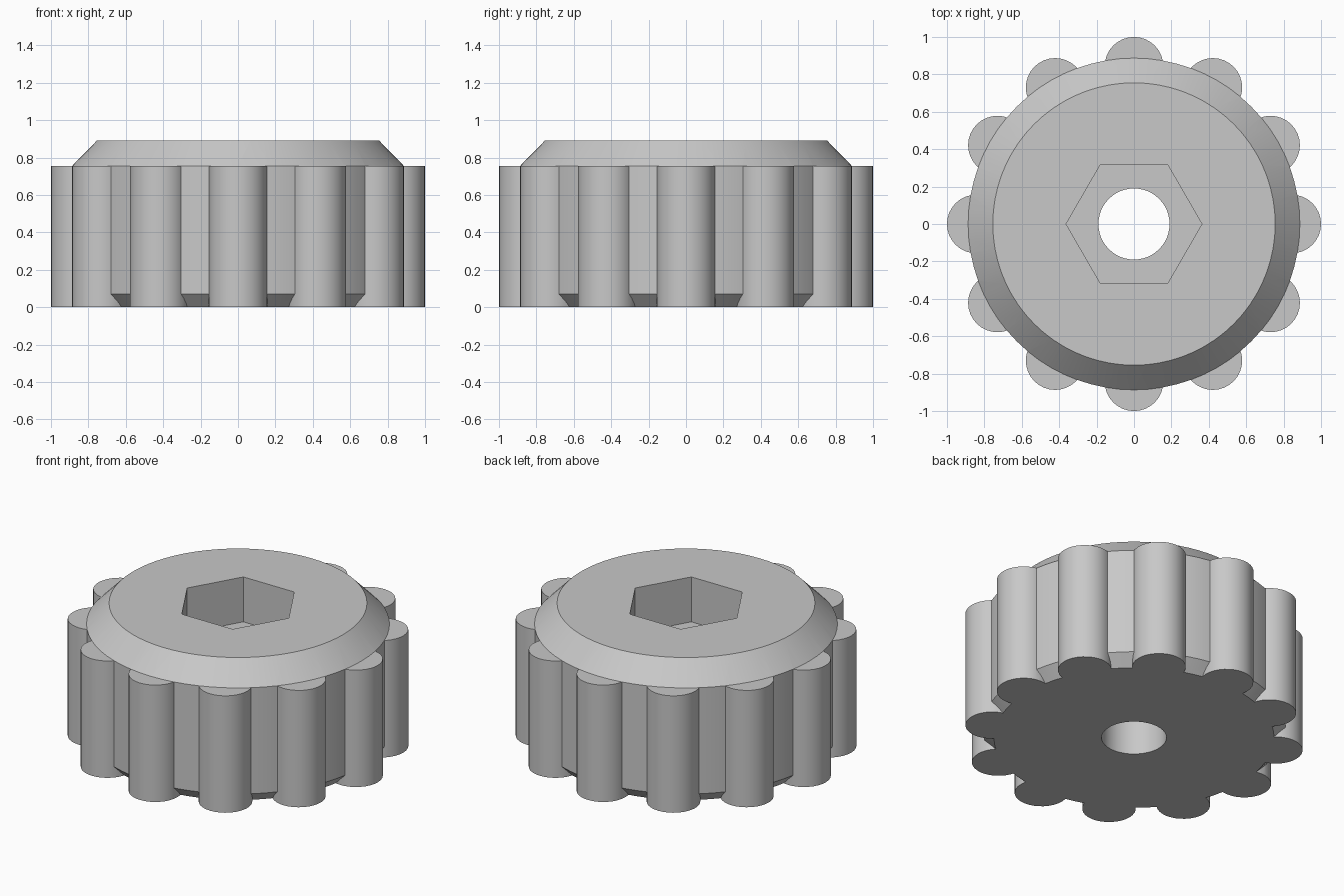
import bpy, bmesh, math
from mathutils import Matrix

cube = bpy.data.objects.get("Cube")
if cube:
    bpy.data.objects.remove(cube, do_unlink=True)

HEIGHT, LOBE_TOP = 0.89, 0.755
LOBE_COUNT, LOBE_R = 12, 0.157
BODY_R, BORE_R, HEX_R = 0.887, 0.19, 0.363
POCKET_FLOOR = 0.60

grey = bpy.data.materials.new("plain_grey")
grey.use_nodes = True
colour = (0.58, 0.58, 0.58, 1)
grey.diffuse_color = colour
grey.node_tree.nodes["Principled BSDF"].inputs["Base Color"].default_value = colour


def make_object(name, bm):
    bmesh.ops.recalc_face_normals(bm, faces=bm.faces[:])
    mesh = bpy.data.meshes.new(name)
    bm.to_mesh(mesh)
    bm.free()
    mesh.materials.append(grey)
    obj = bpy.data.objects.new(name, mesh)
    bpy.context.collection.objects.link(obj)
    return obj


def add_prism(bm, radius, z0, z1, sides, x=0, y=0):
    place = Matrix.Translation((x, y, (z0 + z1) / 2))
    bmesh.ops.create_cone(bm, cap_ends=True, segments=sides, radius1=radius,
                          radius2=radius, depth=z1 - z0, matrix=place)


def prism(name, *args):
    bm = bmesh.new()
    add_prism(bm, *args)
    return make_object(name, bm)


def turned_solid(name, profile, sides):
    """Stack rings of (radius, z) and cap both ends."""
    bm = bmesh.new()
    angles = [2 * math.pi * i / sides for i in range(sides)]
    rings = [[bm.verts.new((r * math.cos(a), r * math.sin(a), z)) for a in angles]
             for r, z in profile]
    for low, high in zip(rings, rings[1:]):
        for i in range(sides):
            j = (i + 1) % sides
            bm.faces.new((low[i], low[j], high[j], high[i]))
    bm.faces.new(rings[0])
    bm.faces.new(rings[-1])
    return make_object(name, bm)


# Chamfered round body
knob = turned_solid("knob_body", [(0.82, 0), (BODY_R, 0.07), (BODY_R, LOBE_TOP),
                                  (0.755, HEIGHT)], 72)

# Ring of grip lobes
bm = bmesh.new()
for i in range(LOBE_COUNT):
    a = 2 * math.pi * i / LOBE_COUNT
    reach = 1 - LOBE_R
    add_prism(bm, LOBE_R, 0, LOBE_TOP, 32, reach * math.cos(a), reach * math.sin(a))
lobes = make_object("grip_lobes", bm)

# Hexagonal pocket and through bore; a corner of the hexagon lies on x
pocket = prism("hex_pocket_cutter", HEX_R, POCKET_FLOOR, HEIGHT + 0.2, 6)
if abs(max(v.co.x for v in pocket.data.vertices) - HEX_R) > 0.001:
    pocket.data.transform(Matrix.Rotation(math.pi / 6, 4, "Z"))
bore = prism("bore_cutter", BORE_R, -0.2, HEIGHT + 0.1, 48)

# Combine the parts into one clean solid
tools = [(lobes, "UNION"), (pocket, "DIFFERENCE"), (bore, "DIFFERENCE")]
for tool, operation in tools:
    mod = knob.modifiers.new(tool.name, "BOOLEAN")
    mod.operation, mod.solver, mod.object = operation, "EXACT", tool
bpy.context.view_layer.update()
evaluated = knob.evaluated_get(bpy.context.evaluated_depsgraph_get())
solid = bpy.data.meshes.new_from_object(evaluated)
knob.modifiers.clear()
knob.data = solid
for tool, _ in tools:
    bpy.data.objects.remove(tool, do_unlink=True)

bpy.ops.object.select_all(action="DESELECT")
knob.select_set(True)
bpy.context.view_layer.objects.active = knob
bpy.ops.object.shade_smooth_by_angle(angle=math.radians(25))
